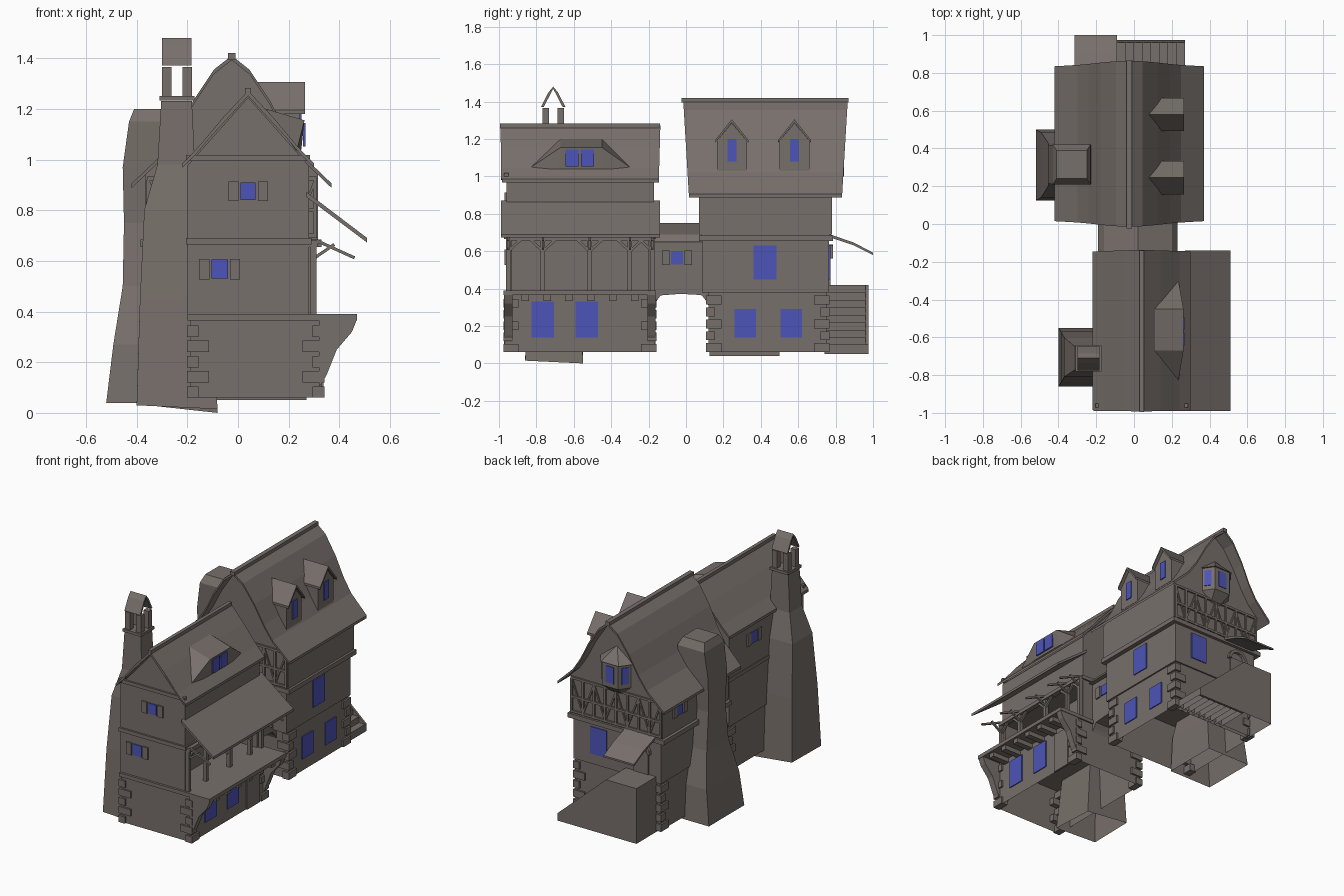
import bpy, bmesh, math
from mathutils import Vector

if "Cube" in bpy.data.objects:
    bpy.data.objects.remove(bpy.data.objects["Cube"])

def material(name, rgb):
    m = bpy.data.materials.new(name)
    m.diffuse_color = (*rgb, 1)
    m.use_nodes = True
    m.node_tree.nodes["Principled BSDF"].inputs["Base Color"].default_value = m.diffuse_color
    return m

STONE = material("grey brown", (0.185, 0.16, 0.145))
GLASS = material("blue glass", (0.075, 0.09, 0.48))

def finish(name, bm, mat=STONE):
    bmesh.ops.recalc_face_normals(bm, faces=bm.faces)
    me = bpy.data.meshes.new(name)
    bm.to_mesh(me)
    bm.free()
    me.materials.append(mat)
    ob = bpy.data.objects.new(name, me)
    bpy.context.collection.objects.link(ob)
    return ob

def loft(name, rings, mat=STONE, bottom=True):
    """Skin through rings of equal length, capped on top and optionally below."""
    bm = bmesh.new()
    vs = [[bm.verts.new(p) for p in r] for r in rings]
    n = len(vs[0])
    for a, b in zip(vs, vs[1:]):
        for i in range(n):
            bm.faces.new((a[i], a[(i + 1) % n], b[(i + 1) % n], b[i]))
    if bottom:
        bm.faces.new(vs[0])
    bm.faces.new(vs[-1])
    return finish(name, bm, mat)

def prism(name, pts, axis, a, b, mat=STONE, bottom=True):
    put = {'x': lambda p, t: (t, p[0], p[1]),
           'y': lambda p, t: (p[0], t, p[1]),
           'z': lambda p, t: (p[0], p[1], t)}[axis]
    return loft(name, [[put(p, a) for p in pts], [put(p, b) for p in pts]], mat, bottom)

def box(name, x0, x1, y0, y1, z0, z1, mat=STONE, bottom=True):
    return prism(name, [(x0, y0), (x1, y0), (x1, y1), (x0, y1)], 'z', z0, z1, mat, bottom)

def hull(name, pts):
    bm = bmesh.new()
    for p in pts:
        bm.verts.new(p)
    bmesh.ops.convex_hull(bm, input=bm.verts[:])
    return finish(name, bm)

def beam(name, p, q, w=0.018):
    p, q = Vector(p), Vector(q)
    bm = bmesh.new()
    bmesh.ops.create_cube(bm, size=1)
    rot = (q - p).to_track_quat('Z', 'Y').to_matrix().to_4x4()
    for v in bm.verts:
        v.co = rot @ Vector((v.co.x * w, v.co.y * w, v.co.z * (q - p).length)) + (p + q) / 2
    return finish(name, bm)

def window(name, axis, plane, a0, a1, z0, z1, shutters=0.0):
    """Thin glass plate on a wall facing `axis`, with optional shutters."""
    def slab(n, u0, u1, h0, h1, d, mat=STONE):
        if axis == 'x':
            box(n, plane - d, plane + d, u0, u1, h0, h1, mat)
        else:
            box(n, u0, u1, plane - d, plane + d, h0, h1, mat)
    slab(name + "_glass", a0, a1, z0, z1, 0.0045, GLASS)
    if shutters:
        slab(name + "_shutter_a", a0 - .008 - shutters, a0 - .008, z0 - .003, z1 + .003, .008)
        slab(name + "_shutter_b", a1 + .008, a1 + .008 + shutters, z0 - .003, z1 + .003, .008)

def quoins(name, x, y, sx, sy, z0, z1, n=5):
    """Alternating corner stones; sx, sy point from the corner into the wall."""
    h = (z1 - z0) / n
    for i in range(n):
        a, b = (.075, .035) if i % 2 else (.035, .07)
        xs = sorted((x - sx * .012, x + sx * a))
        ys = sorted((y - sy * .012, y + sy * b))
        box(f"{name}_{i}", *xs, *ys, z0 + i * h, z0 + (i + .75) * h)

def roof(name, cx, half, y0, y1, t=0.018, flare=0.0):
    """Gable roof shell from half profile (dx, z), ridge first."""
    outer = [(cx - d, z) for d, z in reversed(half)] + [(cx + d, z) for d, z in half[1:]]
    pts = outer + [(x, z - t) for x, z in reversed(outer)]
    zr, ze = half[0][1], half[-1][1]
    k = lambda z: flare * (z - ze) / (zr - ze)
    return loft(name, [[(x, y0 - k(z), z) for x, z in pts], [(x, y1 + k(z), z) for x, z in pts]])

def stack(name, rows, foot=(0, 0, 0, 0)):
    """Open-footed chimney from rows of (z, x0, x1, y0, y1); foot shifts the lowest corners."""
    rings = [[(a, c, z), (b, c, z), (b, d, z), (a, d, z)] for z, a, b, c, d in rows]
    rings[0] = [(x, y, z + f) for (x, y, z), f in zip(rings[0], foot)]
    return loft(name, rings, bottom=False)

# ---- front house: walls ----
box("front_ground_floor", -.19, .33, -.965, -.17, .06, .37, bottom=False)
for sy, y in ((1, -.965), (-1, -.17)):
    quoins("front_quoin_left", -.19, y, 1, sy, .06, .36)
    quoins("front_quoin_right", .33, y, -1, sy, .06, .36)
box("gallery_floor", -.2, .47, -.975, -.16, .365, .39)
box("gallery_back_room", -.2, .14, -.96, -.17, .39, .68)
box("gallery_end_wall_front", .1, .28, -.96, -.93, .39, .68)
box("gallery_end_wall_back", .1, .28, -.2, -.17, .39, .68)
box("front_belt", -.205, .29, -.972, -.16, .665, .69)
prism("front_upper_wall", [(-.2, .69), (.28, .69), (.28, .975), (.04, 1.245), (-.2, .975)], 'y', -.96, -.17)
box("front_gable_beam", -.205, .285, -.972, -.95, .995, 1.018)
# gallery corbels, joists, posts and braces
for y in (-.95, -.185):
    prism("gallery_corbel", [(.32, .1), (.35, .15), (.39, .25), (.45, .32), (.47, .37), (.32, .37)], 'y', y - .022, y + .022)
for i in range(6):
    y = -.86 + i * .117
    box("gallery_joist", .32, .455, y - .02, y + .02, .335, .368)
for y in (-.95, -.765, -.515, -.3, -.18):
    box("gallery_post", .285, .31, y - .012, y + .012, .39, .68)
    beam("awning_strut", (.31, y, .68), (.46, y, .612), .012)
    beam("awning_brace", (.3, y, .61), (.38, y, .665), .012)
    for s in (-1, 1):
        if -.96 < y + s * .07 < -.17:
            beam("gallery_arch_brace", (.3, y, .6), (.3, y + s * .07, .665), .014)
box("gallery_plate", .28, .315, -.96, -.17, .655, .68)
prism("awning", [(.27, .872), (.51, .69), (.51, .672), (.27, .852)], 'y', -.99, -.14)
# ---- front house: roof ----
roof("front_roof", .04, [(0, 1.272), (.1, 1.165), (.2, 1.045), (.26, .985)], -.985, -.145, flare=.008)
box("front_ridge", .028, .052, -.995, -.14, 1.255, 1.282)
for s in (-1, 1):
    beam("front_bargeboard", (.04, -.985, 1.258), (.04 + s * .25, -.985, .985), .01)
hull("eyebrow_dormer", [(.232, -.85, 1.035), (.232, -.28, 1.035), (.25, -.68, 1.04), (.25, -.44, 1.04),
     (.25, -.68, 1.15), (.25, -.44, 1.15), (.262, -.67, 1.155), (.262, -.45, 1.155), (.11, -.67, 1.2), (.11, -.45, 1.2)])
for y in (-.645, -.562):
    window("eyebrow_window", 'x', .262, y, y + .07, 1.052, 1.145)
# front house openings
window("front_upper_window", 'y', -.962, .01, .07, .84, .91, .04)
window("front_lower_window", 'y', -.962, -.105, -.04, .53, .605, .04)
for y in (-.825, -.59):
    window("shop_window", 'x', .332, y, y + .12, .14, .33)
box("shop_door", .325, .338, -.385, -.25, .06, .33)
window("front_left_window", 'x', -.202, -.46, -.40, .835, .91, .035)
# ---- front chimney ----
stack("front_chimney", [(.03, -.4, -.08, -.86, -.55), (.45, -.387, -.12, -.84, -.57), (.8, -.37, -.15, -.81, -.6),
      (.98, -.318, -.17, -.775, -.645), (1.23, -.303, -.182, -.77, -.65)], foot=(0, -.015, -.03, .005))
box("chimney_collar", -.31, -.172, -.78, -.64, 1.232, 1.25)
for x in (-.3, -.22):
    for y in (-.768, -.688):
        box("chimney_pier", x, x + .038, y, y + .036, 1.25, 1.365)
prism("chimney_cap", [(-.775, 1.372), (-.735, 1.45), (-.71, 1.48), (-.685, 1.45), (-.645, 1.372), (-.66, 1.372),
      (-.695, 1.44), (-.71, 1.468), (-.725, 1.44), (-.76, 1.372)], 'x', -.3, -.183)

# ---- bridge ----
prism("bridge_walls", [(-.19, .36), (-.12, .365), (-.03, .372), (.06, .367), (.12, .36), (.12, .66), (-.19, .66)], 'x', -.16, .2)
prism("bridge_roof", [(-.19, .65), (.23, .65), (.2, .69), (.02, .75), (-.16, .69)], 'y', -.18, .1)
for s, y in ((1, -.175), (-1, .125)):
    prism("bridge_arch_haunch", [(y, .3), (y + s * .015, .33), (y + s * .04, .365), (y, .365)], 'x', -.16, .2)
window("bridge_window", 'x', .202, -.08, -.015, .53, .6, .04)

# ---- back house: walls ----
box("back_ground_floor", -.34, .29, .12, .755, .06, .4, bottom=False)
for sy, y in ((1, .12), (-1, .755)):
    quoins("back_quoin_left", -.34, y, 1, sy, .06, .38)
    quoins("back_quoin_right", .29, y, -1, sy, .06, .38)
box("back_middle_floor", -.35, .3, .085, .765, .38, .66)
box("back_belt", -.385, .33, .07, .785, .655, .685)
HALF = [(0, 1.41), (.07, 1.355), (.15, 1.235), (.215, 1.11), (.275, 1.02), (.395, .905)]
inner = [(d, z - .012) for d, z in HALF[:-1]] + [(.34, .945), (.34, .685)]
prism("back_upper_wall", [(-.025 + d, z) for d, z in inner] + [(-.025 - d, z) for d, z in reversed(inner[1:])], 'y', .08, .77)
roof("back_roof", -.025, HALF, .015, .835, flare=.03)
box("back_ridge", -.04, -.01, -.025, .868, 1.395, 1.42)
# half timbering on both gable ends
for y in (.077, .773):
    for z in (.70, .8, .925):
        beam("timber_rail", (-.36, y, z), (.31, y, z), .015)
    for i in range(9):
        x = -.355 + i * .0825
        beam("timber_post", (x, y, .69), (x, y, .92), .015)
        if i < 8:
            up = (.70, .92) if i % 2 else (.92, .70)
            beam("timber_brace", (x, y, up[0]), (x + .0825, y, up[1]), .01)
# dormers
for y in (.245, .58):
    prism("dormer_body", [(y - .08, 1.03), (y + .08, 1.03), (y + .08, 1.19), (y, 1.285), (y - .08, 1.19)], 'x', .05, .245)
    for s in (-1, 1):
        prism("dormer_roof", [(y, 1.305), (y + s * .088, 1.195), (y + s * .088, 1.18), (y, 1.288)], 'x', .07, .265)
    window("dormer_window", 'x', .247, y - .024, y + .024, 1.08, 1.2)
# right, left and rear openings
for y in (.26, .505):
    window("back_ground_window", 'x', .292, y, y + .115, .14, .29)
window("back_middle_window", 'x', .302, .36, .485, .45, .63)
window("back_left_window", 'x', -.367, .56, .62, .785, .865, .035)
window("rear_window", 'y', .767, .05, .17, .45, .63)
# oriel bay on the rear gable
BAY = [(-.135, .765), (-.085, .84), (.035, .84), (.085, .765)]
prism("oriel_body", BAY, 'z', .97, 1.135)
hull("oriel_roof", [(x * 1.1, y + .008, 1.13) for x, y in BAY] + [(-.025, .765, 1.225)])
hull("oriel_foot", [(x, y, .97) for x, y in BAY] + [(-.06, .77, .91), (.01, .77, .91)])
for p, q in zip(BAY, BAY[1:]):
    p, q = Vector(p), Vector(q)
    n = Vector((-(q - p).y, (q - p).x)).normalized() * .004
    a, b = p.lerp(q, .25), p.lerp(q, .75)
    prism("oriel_glass", [a - n, b - n, b + n, a + n], 'z', 1.0, 1.11, GLASS)

# ---- rear stair, door and canopy ----
box("stair_landing", -.315, -.09, .74, .975, .05, .42, bottom=False)
N = 8
for i in range(N):
    w = .36 / N
    box("stair_step", -.09 + i * w, -.09 + (i + 1) * w, .74, .96, .05, .42 - (i + 1) * .04, bottom=False)
prism("stair_side_wall", [(-.09, .05), (.27, .05), (.27, .1), (-.09, .42)], 'y', .96, .975)
box("rear_door", -.26, -.15, .76, .772, .42, .57)
ARCH = [(math.cos(math.pi * i / 8), math.sin(math.pi * i / 8)) for i in range(9)]
prism("door_arch", [(-.205 + .075 * c, .56 + .075 * s) for c, s in ARCH]
      + [(-.205 + .055 * c, .56 + .055 * s) for c, s in reversed(ARCH)], 'y', .76, .785)
prism("door_canopy", [(.765, .692), (.9, .645), (1.0, .592), (1.0, .58), (.9, .63), (.765, .675)], 'x', -.315, -.09)

# ---- back chimney ----
stack("back_chimney", [(.04, -.52, -.2, .125, .5), (.27, -.492, -.2, .14, .485), (.5, -.455, -.22, .2, .43),
      (.75, -.45, -.22, .225, .405), (.97, -.455, -.22, .215, .415), (1.15, -.43, -.23, .21, .42), (1.2, -.41, -.25, .24, .39)])
